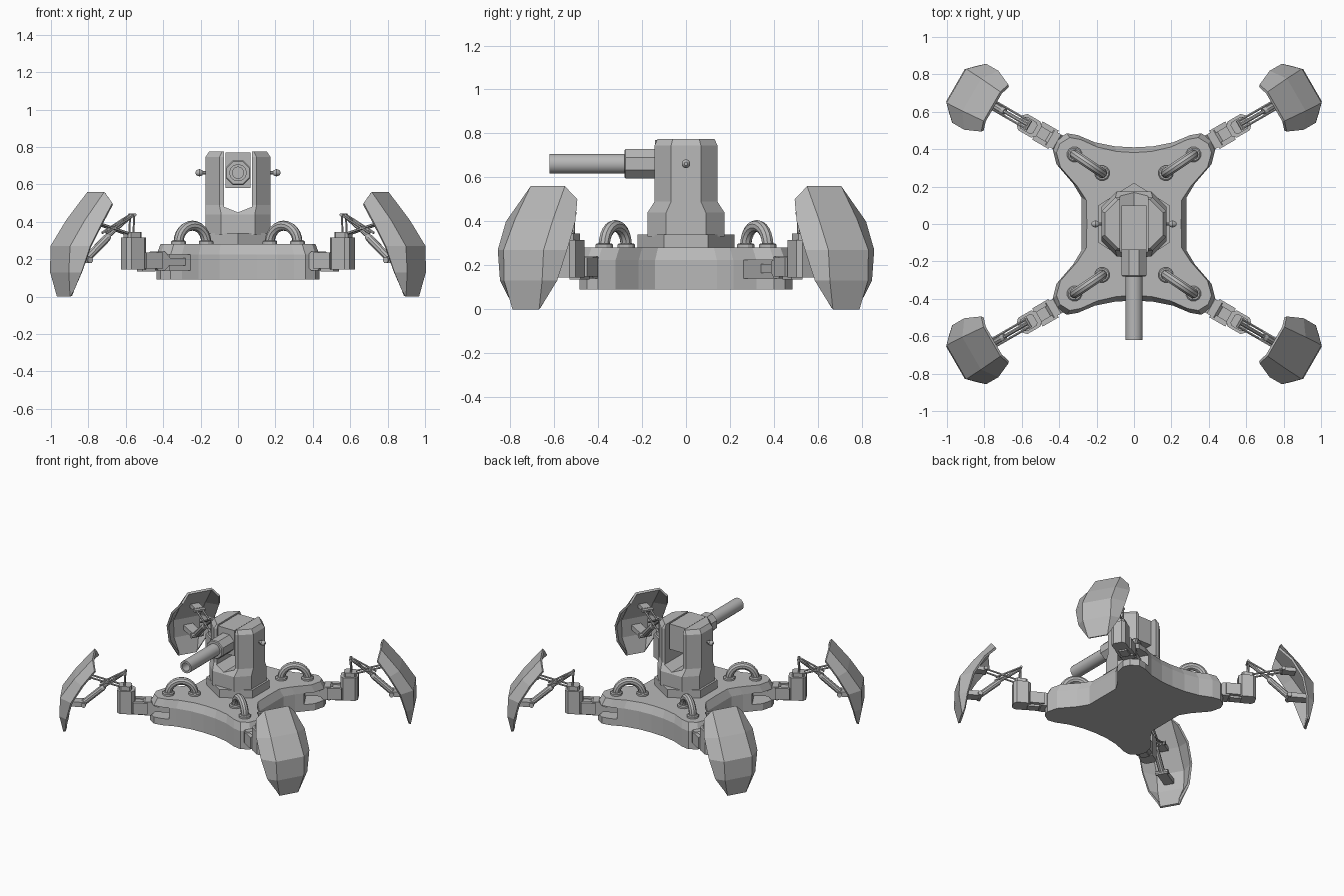
import bpy, bmesh, math
from mathutils import Vector, Matrix

if "Cube" in bpy.data.objects:
    bpy.data.objects.remove(bpy.data.objects["Cube"])

grey = bpy.data.materials.new("grey_metal")
grey.diffuse_color = (0.48, 0.48, 0.48, 1)
grey.use_nodes = True
grey.node_tree.nodes["Principled BSDF"].inputs["Base Color"].default_value = grey.diffuse_color

# Leg space: x runs outward along the leg, y across it, origin under the hinge
LEG = Matrix.Translation((0.43, 0.45, 0)) @ Matrix.Rotation(math.radians(30), 4, 'Z')
WORLD = Matrix.Identity(4)


def finish(name, bm, xf=WORLD, four=False, smooth=False):
    bmesh.ops.recalc_face_normals(bm, faces=bm.faces)
    bm.transform(xf)
    me = bpy.data.meshes.new(name)
    bm.to_mesh(me)
    bm.free()
    me.materials.append(grey)
    ob = bpy.data.objects.new(name, me)
    bpy.context.collection.objects.link(ob)
    bpy.ops.object.select_all(action='DESELECT')
    ob.select_set(True)
    bpy.context.view_layer.objects.active = ob
    if smooth:
        bpy.ops.object.shade_smooth_by_angle(angle=math.radians(32))
    if four:
        m = ob.modifiers.new("four_corners", 'MIRROR')
        m.use_axis = (True, True, False)
        m.use_mirror_merge = False
    return ob


def loft(name, rings, **kw):
    """Skin a list of equal-length rings and cap both ends."""
    bm = bmesh.new()
    vs = [[bm.verts.new(p) for p in r] for r in rings]
    n = len(vs[0])
    for a, b in zip(vs, vs[1:]):
        for i in range(n):
            bm.faces.new((a[i], a[(i + 1) % n], b[(i + 1) % n], b[i]))
    bm.faces.new(vs[0])
    bm.faces.new(vs[-1])
    return finish(name, bm, **kw)


def circle(c, axis, r, n):
    q = Vector(axis).to_track_quat('Z', 'Y')
    return [Vector(c) + q @ Vector((r * math.cos(a), r * math.sin(a), 0))
            for a in ((i + 0.5) * math.tau / n for i in range(n))]


def lathe(name, p, q, steps, n=12, **kw):
    """Round part from p to q; steps are (fraction, radius)."""
    p, q = Vector(p), Vector(q)
    return loft(name, [circle(p.lerp(q, f), q - p, r, n) for f, r in steps], **kw)


def rod(name, p, q, r, n=8, **kw):
    return lathe(name, p, q, [(0, r), (1, r)], n, **kw)


def octa(cx, cy, hx, hy, c, z):
    """Rectangle with cut corners."""
    return [(cx + x, cy + y, z) for x, y in (
        (hx, -hy + c), (hx, hy - c), (hx - c, hy), (-hx + c, hy),
        (-hx, hy - c), (-hx, -hy + c), (-hx + c, -hy), (hx - c, -hy))]


def box(name, x, y, z, **kw):
    return loft(name, [[(x[0], y[0], h), (x[1], y[0], h), (x[1], y[1], h), (x[0], y[1], h)]
                       for h in z], **kw)


def cut(ob, cutter):
    m = ob.modifiers.new("cut", 'BOOLEAN')
    m.operation, m.solver, m.object = 'DIFFERENCE', 'EXACT', cutter
    bpy.ops.object.select_all(action='DESELECT')
    bpy.context.view_layer.objects.active = ob
    ob.select_set(True)
    bpy.ops.object.modifier_apply(modifier=m.name)
    bpy.data.objects.remove(cutter)


# Four-armed hull with a sloped upper edge
quarter = [(.28, 0), (.28, .14), (.325, .215), (.415, .32), (.435, .40), (.415, .45),
           (.36, .485), (.30, .475), (.21, .437), (.10, .415), (0, .41)]
outline = (quarter + [(-x, y) for x, y in quarter[-2::-1]] +
           [(-x, -y) for x, y in quarter[1:]] + [(x, -y) for x, y in quarter[-2:0:-1]])


def hull_ring(z, inset):
    return [(x * (1 - inset / math.hypot(x, y)), y * (1 - inset / math.hypot(x, y)), z)
            for x, y in outline]


hull = loft("hull", [hull_ring(.09, 0), hull_ring(.225, 0), hull_ring(.28, .028)])
# Horizontal hinge slots in the arm ends
for sx in (1, -1):
    for sy in (1, -1):
        cut(hull, box("slot_cutter", (-.15, .2), (-.25, .25), (.14, .225),
                      xf=Matrix.Diagonal((sx, sy, 1, 1)) @ LEG))

# Turret plinth and housing
plinth = [(.19, -.10), (.19, .10), (0, .22), (-.19, .10), (-.19, -.10), (0, -.22)]
loft("turret_plinth", [[(x, y, z) for x, y in plinth] for z in (.27, .34)])
housing = loft("turret_housing", [octa(0, 0, hx, hy, c, z) for z, hx, hy, c in (
    (.33, .175, .175, .085), (.44, .175, .175, .085), (.49, .175, .143, .075),
    (.745, .175, .143, .075), (.775, .155, .13, .07))])
notch = [(-.075, .48), (0, .45), (.075, .48), (.075, .9), (-.075, .9)]
cut(housing, loft("notch_cutter", [[(x, y, z) for x, z in notch] for y in (-.4, .4)]))

# Gun
box("gun_breech", (-.068, .068), (-.14, .10), (.58, .77))
lathe("gun_sleeve", (0, -.10, .662), (0, -.28, .662), [(0, .072), (.97, .072), (1, .066)],
      n=8)
lathe("gun_barrel", (0, -.25, .662), (0, -.62, .662),
      [(0, .046), (1, .046), (1, .03), (.8, .03)], n=16, smooth=True)
for side in (-1, 1):
    rod("trunnion_pin", (side * .16, 0, .662), (side * .20, 0, .662), .009)
    lathe("trunnion_knob", (side * .186, 0, .662), (side * .226, 0, .662),
          [(0, .008), (.15, .015), (.5, .02), (.85, .015), (1, .008)], smooth=True)

# Arched pipes on the arms
A, B = Vector((.17, .272, .29)), Vector((.318, .372, .29))
mid, along = (A + B) / 2, (B - A) / 2
rings = []
for i in range(13):
    a = math.pi * i / 12
    c = mid + along * math.cos(a) + Vector((0, 0, along.length * math.sin(a)))
    tangent = -along * math.sin(a) + Vector((0, 0, along.length * math.cos(a)))
    side = Vector((-along.y, along.x, 0)).normalized()
    out = (c - mid).normalized()
    rings.append([c + .027 * (out * math.cos(t) + side * math.sin(t))
                  for t in (k * math.tau / 10 for k in range(10))])
loft("pipe", rings, four=True, smooth=True)
for p in (A, B):
    lathe("pipe_flange", (p.x, p.y, .27), (p.x, p.y, .30),
          [(0, .041), (.8, .041), (1, .034)], n=12, four=True)

# Leg hinge, arm and knuckle
leg = dict(xf=LEG, four=True)
box("hinge_tongue", (-.19, .0), (-.04, .04), (.165, .205), **leg)
rod("hinge_drum", (0, -.045, .19), (0, .045, .19), .054, **leg)
for s in (-1, 1):
    box("hinge_fork", (.0, .10), sorted((s * .028, s * .056)), (.15, .235), **leg)
box("leg_arm", (.03, .11), (-.03, .03), (.135, .225), **leg)
loft("knuckle", [octa(.15, 0, .06, .05, .02, z) for z in (.145, .315)], **leg)
loft("knuckle_cap", [octa(.155, 0, .042, .036, .012, z) for z in (.31, .345)], **leg)

# Suspension struts and actuator
for s in (-1, 1):
    t = s * .022
    rod("post", (.162, t, .33), (.157, t, .44), .006, 6, **leg)
    rod("upper_strut", (.157, t, .437), (.33, t, .34), .007, 6, **leg)
    rod("cross_strut", (.165, t, .33), (.40, t, .40), .007, 6, **leg)
rod("post_pin", (.157, -.03, .437), (.157, .03, .437), .009, **leg)
rod("actuator_rod", (.157, 0, .437), (.36, 0, .28), .011, **leg)
lathe("actuator", (.30, 0, .325), (.44, 0, .20), [(0, .016), (.1, .022), (1, .022)],
      n=10, **leg)
rod("actuator_foot", (.44, -.045, .195), (.44, .045, .195), .017, **leg)
box("foot_bracket", (.44, .59), (-.035, .035), (.18, .215), **leg)
rod("shield_mount", (.40, -.04, .40), (.40, .04, .40), .014, **leg)
box("mount_bracket", (.40, .485), (-.03, .03), (.385, .415), **leg)

# Faceted armour shields: rows of (z, outward, half width)
centre = [(.56, .375, .09), (.41, .50, .10), (.27, .595, .105), (.13, .60, .10), (0, .575, .07)]
edge = [(.50, .357, .145), (.40, .44, .182), (.27, .515, .182), (.13, .55, .15), (.03, .56, .085)]
bm = bmesh.new()
grid = [[bm.verts.new((s, w * k - .01, z)) for (z, s, w), k in
         ((e, -1), (c, -1), (c, 1), (e, 1))] for c, e in zip(centre, edge)]
for a, b in zip(grid, grid[1:]):
    for i in range(3):
        bm.faces.new((a[i], b[i], b[i + 1], a[i + 1]))
bmesh.ops.recalc_face_normals(bm, faces=bm.faces)
bm.normal_update()
if sum(f.normal.x for f in bm.faces) < 0:
    bmesh.ops.reverse_faces(bm, faces=bm.faces)
# Inner skin, then bridge the rim
bm.normal_update()
outer = bm.faces[:]
inner = {v: v.co - v.normal * .016 for v in bm.verts}
rim = [e for e in bm.edges if e.is_boundary]
inner = {v: bm.verts.new(co) for v, co in inner.items()}
for f in outer:
    bm.faces.new([inner[v] for v in reversed(f.verts)])
for e in rim:
    a, b = e.verts
    bm.faces.new((a, b, inner[b], inner[a]))
finish("shield", bm, **leg)
